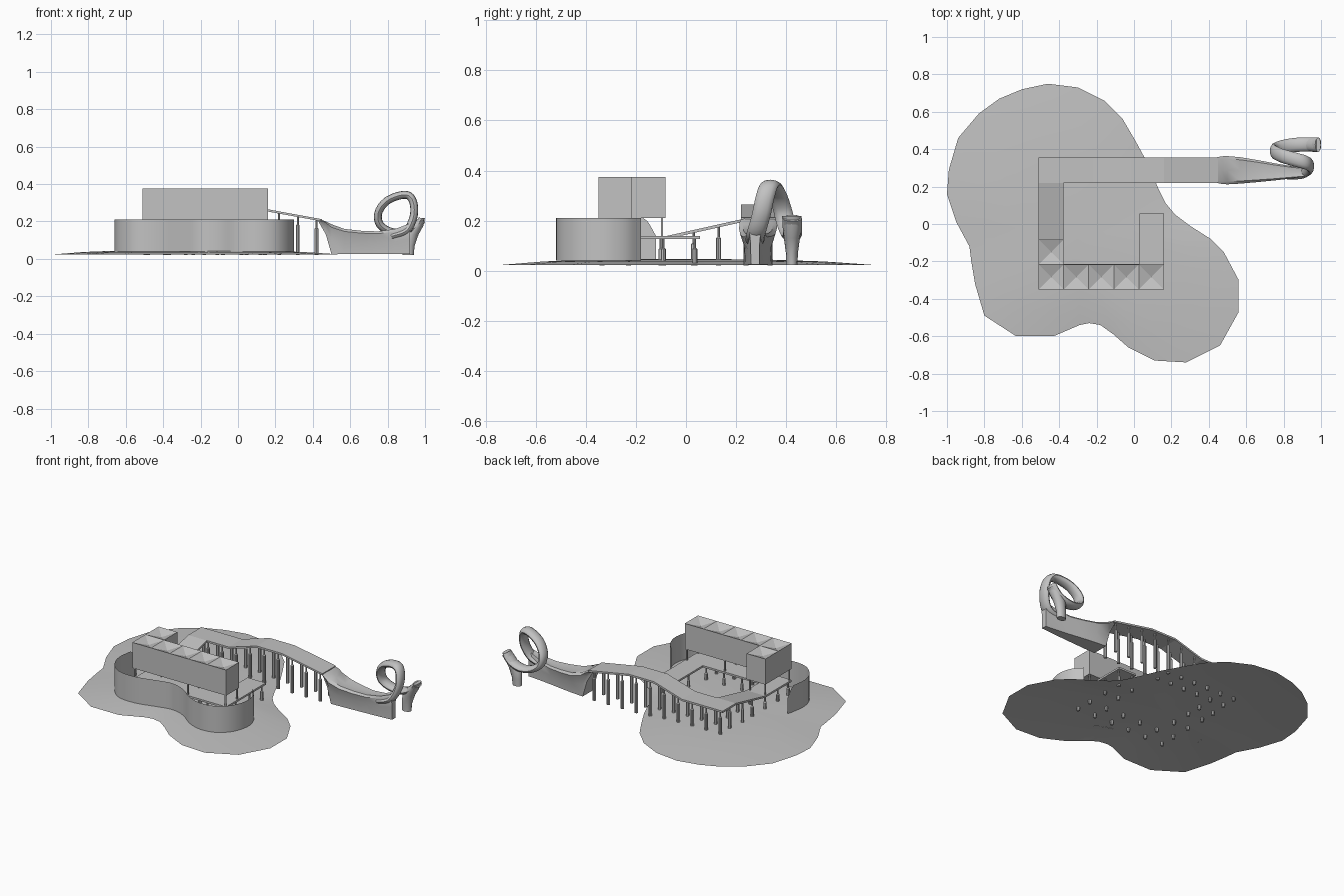
import bpy
from math import cos, sin, pi, radians
from mathutils import Vector

default = bpy.data.objects.get("Cube")
if default:
    bpy.data.objects.remove(default, do_unlink=True)

stone = bpy.data.materials.new("pale_grey")
stone.use_nodes = True
grey = (0.54, 0.54, 0.54, 1)
stone.diffuse_color = grey
stone.node_tree.nodes["Principled BSDF"].inputs["Base Color"].default_value = grey


def make(name, verts, faces, smooth=False):
    mesh = bpy.data.meshes.new(name)
    mesh.from_pydata([tuple(v) for v in verts], [], faces)
    mesh.materials.append(stone)
    obj = bpy.data.objects.new(name, mesh)
    bpy.context.collection.objects.link(obj)
    bpy.ops.object.select_all(action='DESELECT')
    obj.select_set(True)
    bpy.context.view_layer.objects.active = obj
    bpy.ops.object.mode_set(mode='EDIT')
    bpy.ops.mesh.select_all(action='SELECT')
    if name not in ("ground", "curved_wall"):
        bpy.ops.mesh.normals_make_consistent(inside=False)
    bpy.ops.object.mode_set(mode='OBJECT')
    if smooth:
        bpy.ops.object.shade_smooth_by_angle(angle=radians(40))
    return obj


def loft(name, rings, smooth=False):
    """Skin a chain of equal closed rings and cap both ends."""
    n = len(rings[0])
    verts = [v for ring in rings for v in ring]
    faces = [(k * n + i, k * n + (i + 1) % n, (k + 1) * n + (i + 1) % n, (k + 1) * n + i)
             for k in range(len(rings) - 1) for i in range(n)]
    faces += [tuple(range(n)), tuple(range(len(verts) - n, len(verts)))]
    return make(name, verts, faces, smooth)


def spline(points, steps=5):
    """Smooth path through the points."""
    pts = [Vector(p) for p in points]
    pts = [2 * pts[0] - pts[1]] + pts + [2 * pts[-1] - pts[-2]]
    out = []
    for a, b, c, d in zip(pts, pts[1:], pts[2:], pts[3:]):
        for s in range(steps):
            t = s / steps
            out.append(0.5 * (2 * b + (c - a) * t + (2 * a - 5 * b + 4 * c - d) * t * t
                              + (3 * b - a - 3 * c + d) * t ** 3))
    return out + [pts[-2]]


def slab(name, x0, x1, y0, y1, top, thick=0.012):
    return loft(name, [[(x0, y0, z), (x1, y0, z), (x1, y1, z), (x0, y1, z)]
                       for z in (top - thick, top)])


# Low mounded ground, an open sheet
shore = [(-1, .16), (-.99, .29), (-.94, .46), (-.83, .59), (-.72, .67), (-.6, .72),
         (-.46, .75), (-.3, .73), (-.16, .66), (-.06, .56), (.01, .44), (.07, .33),
         (.13, .19), (.17, .11), (.22, .05), (.3, -.01), (.41, -.08), (.48, -.15),
         (.56, -.3), (.56, -.47), (.46, -.65), (.28, -.74), (.11, -.73), (-.03, -.66),
         (-.11, -.59), (-.18, -.54), (-.24, -.53), (-.29, -.54), (-.43, -.6), (-.63, -.6),
         (-.8, -.49), (-.85, -.32), (-.87, -.2), (-.88, -.12), (-.95, .01)]
shore.reverse()
cx, cy, n = -.3, -.05, len(shore)
verts = [(cx + (x - cx) * s, cy + (y - cy) * s, z)
         for s, z in ((1, .023), (.75, .037), (.45, .045)) for x, y in shore]
faces = [(k * n + i, k * n + n + i, k * n + n + (i + 1) % n, k * n + (i + 1) % n)
         for k in range(2) for i in range(n)]
verts.append((cx, cy, .047))
faces += [(2 * n + i, 3 * n, 2 * n + (i + 1) % n) for i in range(n)]
make("ground", verts, faces, True)

# Thin curved screen wall in front, its left end sloping down
path = spline([(-.64, -.12, .14), (-.65, -.17, .21), (-.66, -.27, .21), (-.63, -.36, .21),
               (-.55, -.43, .21), (-.43, -.44, .21), (-.3, -.41, .21), (-.2, -.39, .21),
               (-.1, -.42, .21), (0, -.49, .21), (.1, -.52, .21), (.2, -.5, .21),
               (.27, -.43, .21), (.3, -.33, .21), (.28, -.24, .21), (.23, -.18, .21)], 4)
verts = [p for v in path for p in ((v.x, v.y, .04), (v.x, v.y, min(v.z, .21)))]
make("curved_wall", verts,
     [(2 * i, 2 * i + 2, 2 * i + 3, 2 * i + 1) for i in range(len(path) - 1)], True)

# Raised L-shaped block with a shallow hopper roof over each bay
LEFT, FRONT, BAY, LOW, HIGH = -.51, -.35, .134, .21, .375
cells = [(i, 0) for i in range(5)] + [(0, 1)]
outline = [(0, 0), (5, 0), (5, 1), (1, 1), (1, 2), (0, 2)]
verts, faces = [], []
for z in (LOW, HIGH):
    verts += [(LEFT + a * BAY, FRONT + b * BAY, z) for a, b in outline]
faces = [(i, (i + 1) % 6, 6 + (i + 1) % 6, 6 + i) for i in range(6)] + [(5, 4, 3, 2, 1, 0)]
make("upper_block", verts, faces)
verts, faces = [], []
for a, b in cells:
    k = len(verts)
    x, y = LEFT + a * BAY, FRONT + b * BAY
    verts += [(x, y, HIGH), (x + BAY, y, HIGH), (x + BAY, y + BAY, HIGH), (x, y + BAY, HIGH),
              (x + BAY / 2, y + BAY / 2, HIGH - .025)]
    faces += [(k + i, k + (i + 1) % 4, k + 4) for i in range(4)]
make("hopper_roofs", verts, faces)

# Deck around the courtyard
DECK = .138
slab("front_deck", LEFT, .16, FRONT, -.215, DECK)
slab("side_deck", .03, .16, -.215, .055, DECK)
slab("landing_deck", LEFT, -.376, -.215, -.08, DECK)

# Sloping corridor from the landing up to the long ramp
loft("sloping_corridor", [[(LEFT, y, z - .012), (-.376, y, z - .012), (-.376, y, z), (LEFT, y, z)]
                          for y, z in ((-.08, DECK), (.22, .205))])

# Long ramp, rising to a crest and falling toward the sculpture
ramp = [(-.51, .205), (-.22, .205), (-.02, .265), (.16, .265), (.45, .212)]
loft("long_ramp", [[(x, .22, z - .012), (x, .355, z - .012), (x, .355, z), (x, .22, z)]
                   for x, z in ramp])


# Stilts, thin above and thicker below
def ramp_height(x):
    for (a, za), (b, zb) in zip(ramp, ramp[1:]):
        if x <= b:
            return za + (zb - za) * (x - a) / (b - a)
    return ramp[-1][1]


def stilt(x, y, top):
    mid = top - min(.05, top * .35)
    rings = [[(x + r * cos(i * pi / 4), y + r * sin(i * pi / 4), z) for i in range(8)]
             for r, z in ((.01, .02), (.01, mid), (.005, mid + .005), (.005, top))]
    loft("stilt", rings, True)


for i in range(10):
    x = LEFT + .03 + i * .1
    for y in (.24, .335):
        stilt(x, y, ramp_height(x) - .006)
for i in range(6):
    x = LEFT + .015 + i * .128
    for y in (FRONT + .015, -.23):
        stilt(x, y, DECK - .006)
for y in (-.09, .035):
    for x in (.045, .145):
        stilt(x, y, DECK - .006)
for y, z in ((-.1, DECK), (.03, .162), (.13, .185)):
    for x in (LEFT + .015, -.39):
        stilt(x, y, z - .006)
# Short posts holding the block above the deck
for x, y in ((-.5, -.095), (-.39, -.095), (-.39, -.225), (-.12, -.225), (.15, -.225),
             (.15, -.34), (-.12, -.34), (-.5, -.34)):
    slab("block_post", x - .004, x + .004, y - .004, y + .004, LOW, LOW - DECK)

# Sculpted body: wide saddle at the ramp, narrowing toward the loop
sections = [(.43, .222, .354, .2, .215), (.47, .214, .362, .13, .2), (.5, .212, .363, .025, .185),
            (.57, .216, .357, .025, .16), (.66, .224, .342, .025, .15),
            (.75, .233, .325, .025, .147), (.84, .243, .31, .025, .16), (.92, .252, .3, .025, .19)]
rings = []
for x, y0, y1, z0, z1 in sections:
    y, w, h = (y0 + y1) / 2, (y1 - y0) / 2, z1 - z0
    rings.append([(x, y + w * a, z0 + h * b) for a, b in
                  ((-.7, 0), (.7, 0), (.75, .5), (1, .9), (.8, 1), (0, .96), (-.8, 1), (-1, .9), (-.75, .5))])
loft("saddle_body", rings, True)

# Spiral band looping up, back and out again
band = spline([(.82, .275, .12), (.9, .28, .15), (.937, .3, .22), (.94, .315, .29),
               (.915, .33, .337), (.86, .345, .338), (.79, .365, .305), (.75, .385, .245),
               (.758, .4, .185), (.81, .415, .148), (.88, .424, .14), (.945, .425, .165),
               (.985, .425, .21)], 5)
rings = []
for i, p in enumerate(band):
    along = band[min(i + 1, len(band) - 1)] - band[max(i - 1, 0)]
    side = Vector((0, 1, 0))
    up = along.cross(side).normalized()
    rings.append([p + side * .038 * cos(k * pi / 6) + up * .021 * sin(k * pi / 6)
                  for k in range(12)])
loft("spiral_band", rings, True)

# Flared foot under the outer end of the band
rings = [[(x + rx * cos(k * pi / 6), .423 + ry * sin(k * pi / 6), z) for k in range(12)]
         for x, rx, ry, z in ((.91, .03, .022, .022), (.912, .032, .024, .07),
                              (.925, .04, .032, .13), (.955, .035, .037, .175),
                              (.985, .014, .039, .218))]
loft("flared_foot", rings, True)
